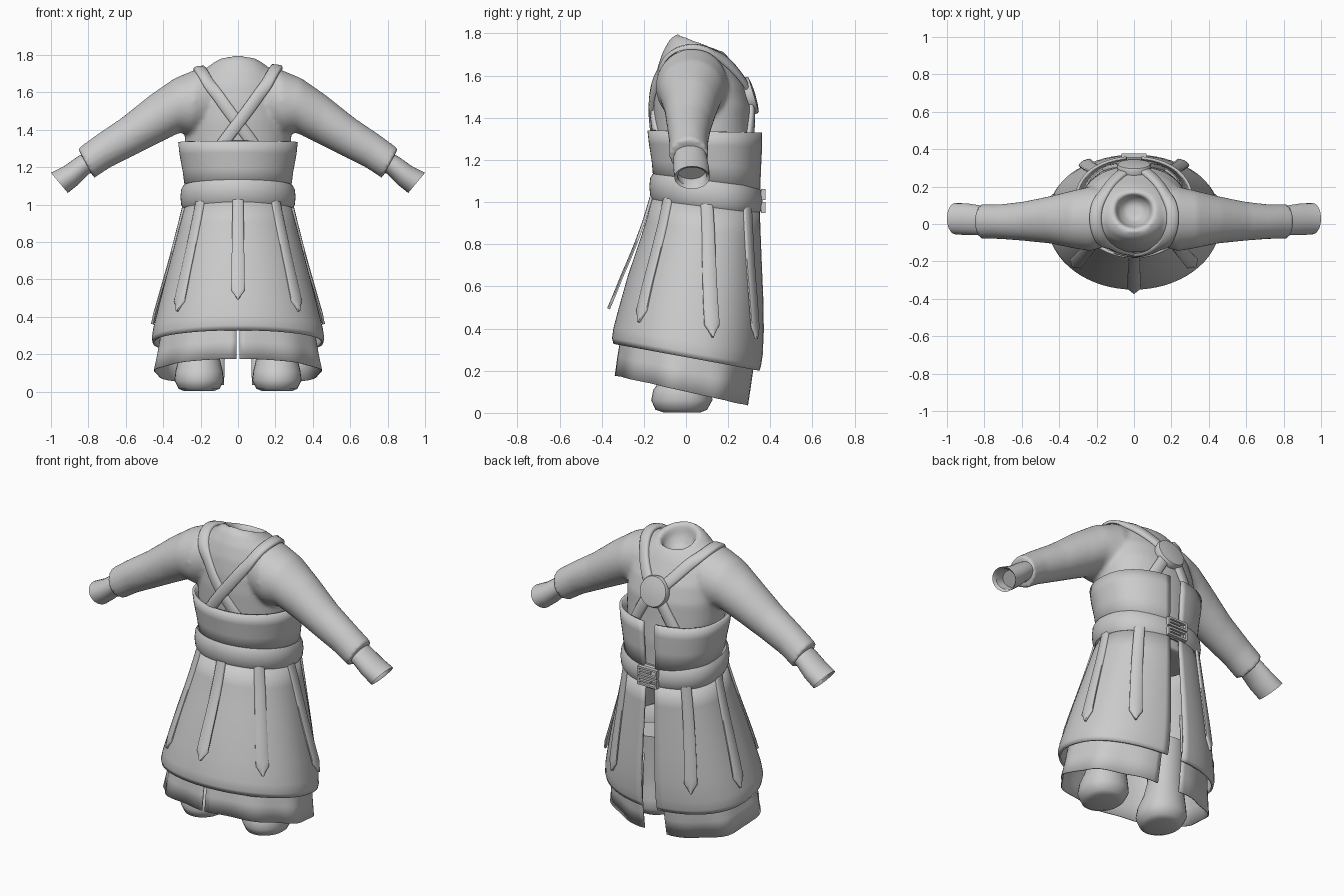
import bpy, bmesh, math
from mathutils import Vector
from mathutils.bvhtree import BVHTree

if "Cube" in bpy.data.objects:
    bpy.data.objects.remove(bpy.data.objects["Cube"])

cloth = bpy.data.materials.new("grey cloth")
cloth.diffuse_color = (0.6, 0.6, 0.6, 1)
cloth.use_nodes = True
cloth.node_tree.nodes["Principled BSDF"].inputs["Base Color"].default_value = cloth.diffuse_color
PI = math.pi


def finish(name, bm, angle=40, solid=0.0):
    bmesh.ops.recalc_face_normals(bm, faces=bm.faces)
    me = bpy.data.meshes.new(name)
    bm.to_mesh(me)
    bm.free()
    me.materials.append(cloth)
    ob = bpy.data.objects.new(name, me)
    bpy.context.collection.objects.link(ob)
    bpy.ops.object.select_all(action='DESELECT')
    ob.select_set(True)
    bpy.context.view_layer.objects.active = ob
    bpy.ops.object.shade_smooth_by_angle(angle=math.radians(angle))
    if solid:
        m = ob.modifiers.new("thickness", 'SOLIDIFY')
        m.thickness, m.offset = solid, 0
    return ob


def ring_point(r, a, cx=0.0):
    """Ring r = (z, half width, front y, back y, tilt); angle 0 is the front."""
    z, hx, y0, y1, tilt = r
    c = math.cos(a)
    k = c if c > 0 else -abs(c) ** 0.78
    dy = -(y1 - y0) / 2 * k
    return Vector((cx + hx * math.sin(a), (y0 + y1) / 2 + dy, z + tilt * dy))


def skin(bm, rows, closed=True, cap=False, wrap=False):
    rows = [[bm.verts.new(p) for p in row] for row in rows]
    n = len(rows[0])
    for i in range(len(rows) if wrap else len(rows) - 1):
        a, b = rows[i], rows[(i + 1) % len(rows)]
        for j in range(n if closed else n - 1):
            k = (j + 1) % n
            bm.faces.new((a[j], a[k], b[k], b[j]))
    if cap:
        bm.faces.new(rows[0])
        bm.faces.new(rows[-1])


def loops(rings, n=40, cx=0.0):
    return [[ring_point(r, 2 * PI * j / n, cx) for j in range(n)] for r in rings]


def arc(rings, a0, a1, n=40, wave=0.0):
    rows = []
    for i, r in enumerate(rings):
        row = []
        for j in range(n + 1):
            a = a0 + (a1 - a0) * j / n
            s = 1 + wave * i / len(rings) * math.cos(9 * a)
            p = ring_point(r, a)
            row.append(Vector((p.x * s, p.y * s, p.z)))
        rows.append(row)
    return rows


def tube(pairs, s, n=28):
    """Sleeve sections: (top x, top z, bottom x, bottom z, front y, back y)."""
    rows = []
    for tx, tz, bx, bz, y0, y1 in pairs:
        c = Vector(((tx + bx) / 2, (y0 + y1) / 2, (tz + bz) / 2))
        u = Vector(((tx - bx) / 2, 0, (tz - bz) / 2))
        v = Vector((0, (y1 - y0) / 2, 0))
        row = [c + u * math.cos(2 * PI * j / n) + v * math.sin(2 * PI * j / n) for j in range(n)]
        rows.append([Vector((p.x * s, p.y, p.z)) for p in row])
    return rows


def ribbon(name, pts, normals, width, thick, taper=False):
    """Strap with a softly rounded section, optionally ending in a point."""
    rows, n = [], len(pts)
    sect = [(-1, -.6), (-1, .2), (-.8, .8), (0, 1), (.8, .8), (1, .2), (1, -.6)]
    for i, (p, nor) in enumerate(zip(pts, normals)):
        t = (pts[min(i + 1, n - 1)] - pts[max(i - 1, 0)]).normalized()
        side = t.cross(nor).normalized()
        up = side.cross(t).normalized()
        w = width / 2
        if taper:
            f = i / (n - 1)
            w *= (0.85 + 0.25 * f) * (1 if f < .91 else max(.12, (1 - f) / .09))
        rows.append([p + side * u * w + up * v * thick for u, v in sect])
    bm = bmesh.new()
    skin(bm, rows, cap=True)
    return finish(name, bm, 50)


# Tunic: torso with a scooped neck, fused with both sleeves
torso = [(0.93, .26, -.13, .32, -.12), (1.2, .27, -.14, .325, 0), (1.33, .285, -.15, .315, 0),
         (1.45, .285, -.155, .31, 0), (1.55, .27, -.15, .28, 0), (1.63, .24, -.135, .24, -.05),
         (1.69, .205, -.11, .215, -.15), (1.735, .155, -.075, .195, -.3), (1.758, .115, -.04, .175, -.38),
         (1.75, .098, -.022, .158, -.38), (1.70, .085, -.01, .145, -.3), (1.66, .05, .02, .11, -.2)]
sleeve = [(.12, 1.735, .12, 1.40, -.11, .19), (.22, 1.725, .25, 1.37, -.145, .2),
          (.34, 1.675, .31, 1.385, -.13, .18), (.47, 1.585, .42, 1.33, -.105, .15),
          (.62, 1.465, .56, 1.26, -.09, .12), (.76, 1.37, .68, 1.2, -.08, .105),
          (.83, 1.318, .75, 1.155, -.08, .105), (.857, 1.30, .77, 1.14, -.08, .108)]
bm = bmesh.new()
skin(bm, loops(torso), cap=True)
for s in (1, -1):
    skin(bm, tube(sleeve, s), cap=True)
tunic = finish("tunic", bm)
m = tunic.modifiers.new("fuse", 'REMESH')
m.mode, m.voxel_size, m.use_smooth_shade = 'VOXEL', 0.013, True
m = tunic.modifiers.new("soften", 'SMOOTH')
m.factor, m.iterations = 0.5, 6

# Inner cuffs with hollow ends
cuff = [(.80, 1.29, .74, 1.19, -.05, .09), (.86, 1.255, .795, 1.165, -.06, .10), (.93, 1.205, .85, 1.11, -.06, .11),
        (1.0, 1.17, .91, 1.062, -.055, .112), (.98, 1.165, .905, 1.078, -.04, .098), (.93, 1.18, .86, 1.11, -.04, .09)]
for s, side in ((1, "left"), (-1, "right")):
    bm = bmesh.new()
    skin(bm, tube(cuff, s), cap=True)
    finish(side + "_cuff", bm)

# Bodice, open at the back
bodice = [(1.335, .312, -.175, .355, -.02), (1.27, .305, -.168, .355, -.03),
          (1.18, .288, -.155, .35, -.06), (1.06, .272, -.145, .345, -.12)]
bm = bmesh.new()
skin(bm, arc(bodice, -PI + .13, PI - .13, 56), closed=False)
finish("bodice", bm, 40, .016)

# Belt
belt = []
for d, h in ((-.03, .05), (.0, .062), (.012, .04), (.016, 0), (.012, -.04), (.0, -.062), (-.03, -.05)):
    belt.append((1.04 + h, .292 + d, -.158 - d, .348 + d, -.125))
bm = bmesh.new()
skin(bm, loops(belt, 56), wrap=True)
finish("belt", bm, 60)

# Double buckle at the back: two frames with prongs
bm = bmesh.new()
for z in (.975, 1.035):
    for x, dz, w, h in ((0, .02, .13, .012), (0, -.02, .13, .012), (-.06, 0, .012, .05),
                        (.06, 0, .012, .05), (.02, 0, .08, .01)):
        g = bmesh.ops.create_cube(bm, size=1)["verts"]
        bmesh.ops.scale(bm, vec=(w, .022, h), verts=g)
        bmesh.ops.translate(bm, vec=(x, .366, z + dz), verts=g)
finish("buckle", bm, 30)

# Overskirt, slit at the back
skirt = [(1.0, .275, -.15, .345, -.12), (.87, .31, -.185, .35, -.13), (.75, .342, -.222, .355, -.14),
         (.6, .382, -.27, .362, -.155), (.45, .42, -.31, .365, -.17), (.34, .447, -.338, .36, -.18),
         (.29, .455, -.345, .352, -.187), (.265, .45, -.338, .345, -.187)]
bm = bmesh.new()
skin(bm, arc(skirt, -PI + .11, PI - .11, 64), closed=False)
finish("overskirt", bm, 40, .012)

# Underskirt halves, parted in front and behind
under = [(.55, .36, -.25, .32, -.16), (.3, .41, -.305, .325, -.19),
         (.2, .425, -.318, .31, -.21), (.105, .442, -.328, .295, -.225)]
for s, side in ((1, "left"), (-1, "right")):
    bm = bmesh.new()
    skin(bm, arc(under, s * .02, s * (PI - .17), 40, .03), closed=False)
    finish(side + "_underskirt", bm, 60, .006)

# Boots and legs
boot = [(0.003, .08, -.11, .07, 0), (.015, .11, -.145, .1, 0), (.06, .132, -.165, .125, 0),
        (.11, .126, -.155, .122, 0), (.17, .112, -.11, .115, 0), (.25, .1, -.08, .11, 0), (.5, .1, -.07, .12, 0)]
for s, side in ((1, "left"), (-1, "right")):
    bm = bmesh.new()
    skin(bm, loops(boot, 28, s * .208), cap=True)
    finish(side + "_boot", bm, 60)


# Hanging straps around the skirt
def skirt_point(a, z):
    for r, q in zip(skirt, skirt[1:]):
        if q[0] <= z <= r[0]:
            t = (r[0] - z) / (r[0] - q[0])
            return ring_point([u + (v - u) * t for u, v in zip(r, q)], a)


hangers = [("front", 0, 0, .04), ("left_front", 45, 47, .012), ("right_front", -45, -47, .012),
           ("left_side", 90, 101, .03), ("right_side", -90, -101, .03),
           ("left_back", 134, 143, .014), ("right_back", -134, -143, .014)]
for name, a0, a1, flare in hangers:
    pts, nors = [], []
    for i in range(23):
        f = i / 22
        a, z = math.radians(a0 + (a1 - a0) * f), .995 - .56 * f
        p = skirt_point(a, z)
        e = skirt_point(a + .03, z) - skirt_point(a - .03, z)
        nor = Vector((e.y, -e.x, 0)).normalized()
        pts.append(p + nor * (.012 + flare * f * f) + Vector((0, 0, -.06 * f * abs(math.sin(a)))))
        nors.append(nor)
    ribbon(name + "_hanging_strap", pts, nors, .068, .009, True)

# Crossed shoulder straps and back straps laid on the tunic
deps = bpy.context.evaluated_depsgraph_get()
tree = BVHTree.FromObject(tunic, deps)


def lay(name, path, width, lift):
    path = [Vector(p) for p in path]
    pts, nors = [], []
    for i in range(len(path) - 1):
        a, b, c, d = path[max(i - 1, 0)], path[i], path[i + 1], path[min(i + 2, len(path) - 1)]
        for k in range(8):
            t = k / 8
            p = .5 * (2 * b + (c - a) * t + (2 * a - 5 * b + 4 * c - d) * t * t + (3 * b - a - 3 * c + d) * t ** 3)
            loc, nor, _, _ = tree.find_nearest(p)
            pts.append(loc + nor * lift)
            nors.append(nor)
    for _ in range(3):  # even out the surface samples
        for seq in (pts, nors):
            seq[1:-1] = [(seq[j - 1] + seq[j] * 2 + seq[j + 1]) / 4 for j in range(1, len(seq) - 1)]
    ribbon(name, pts, nors, width, .013)


for s, side in ((1, "left"), (-1, "right")):
    lay(side + "_shoulder_strap", [(.03 * s, .3, 1.52), (.13 * s, .23, 1.64), (.2 * s, .1, 1.73), (.2 * s, -.03, 1.73),
                                   (.13 * s, -.14, 1.61), (0, -.16, 1.435), (-.12 * s, -.16, 1.28)], .064, .009 + .004 * s)
    lay(side + "_back_strap", [(.02 * s, .31, 1.5), (.08 * s, .31, 1.4), (.15 * s, .31, 1.28)], .064, .009)

# Round plate joining the straps on the back
loc, nor, _, _ = tree.find_nearest(Vector((0, .32, 1.51)))
nor = Vector((0, 1, .3)).normalized()
u, v = Vector((1, 0, 0)), nor.cross(Vector((1, 0, 0)))
bm = bmesh.new()
skin(bm, [[loc + nor * h + (u * math.cos(PI * j / 16) + v * math.sin(PI * j / 16)) * r for j in range(32)]
          for r, h in ((.088, -.01), (.092, .015), (.086, .028), (.05, .034), (.01, .036))], cap=True)
finish("back_plate", bm, 50)
